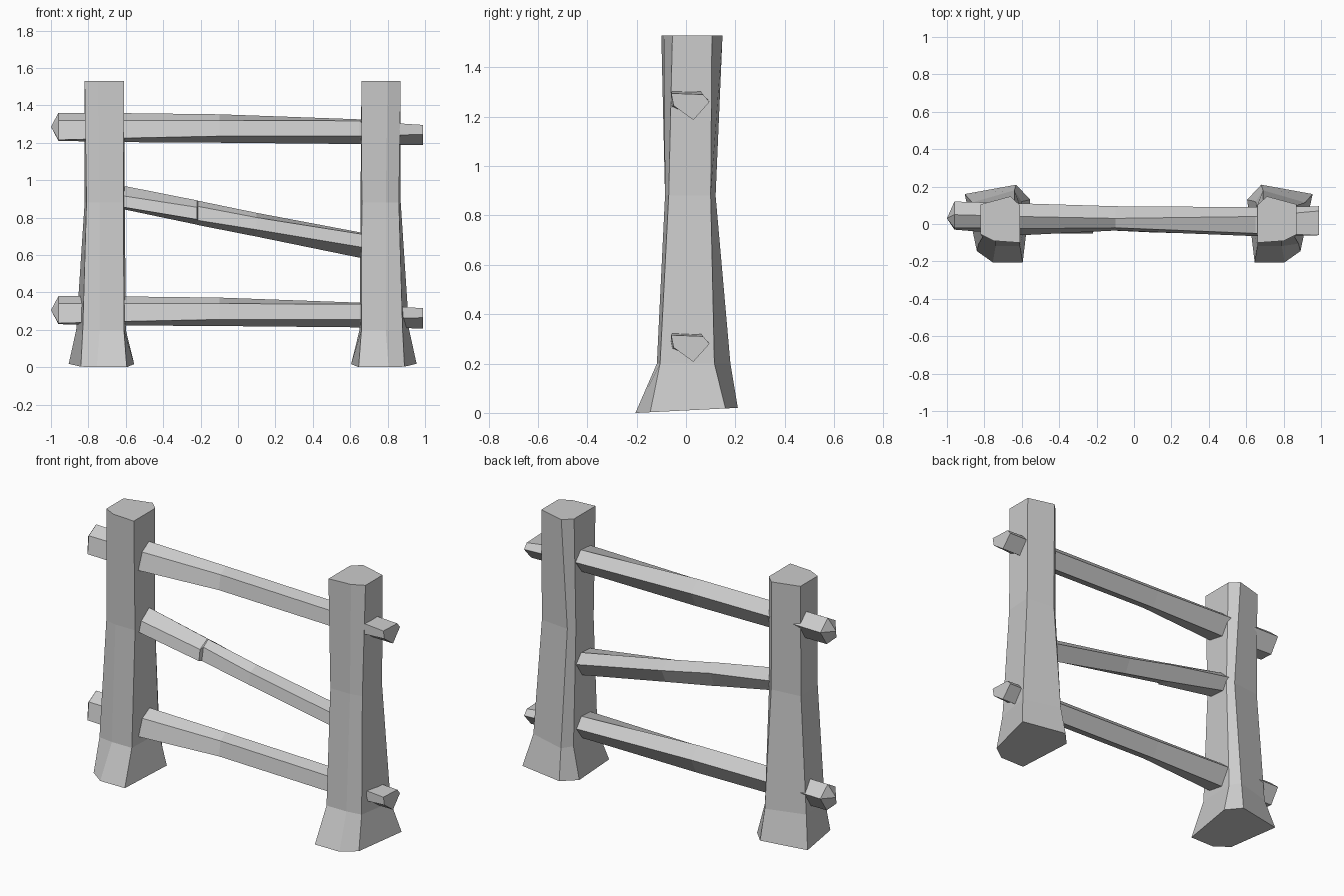
import bpy
import bmesh

cube = bpy.data.objects.get("Cube")
if cube:
    bpy.data.objects.remove(cube, do_unlink=True)

wood = bpy.data.materials.new("plain_grey")
wood.use_nodes = True
GREY = (0.6, 0.6, 0.6, 1.0)
wood.diffuse_color = GREY
wood.node_tree.nodes["Principled BSDF"].inputs["Base Color"].default_value = GREY


def loft(name, rings, tip=None):
    """Skin rings of points into a closed, flat-faced solid; tip makes the first end pointed."""
    bm = bmesh.new()
    loops = [[bm.verts.new(p) for p in ring] for ring in rings]
    n = len(loops[0])
    for a, b in zip(loops, loops[1:]):
        for i in range(n):
            j = (i + 1) % n
            bm.faces.new((a[i], a[j], b[j], b[i]))
    bm.faces.new(loops[-1])
    if tip:
        apex = bm.verts.new(tip)
        for i in range(n):
            bm.faces.new((apex, loops[0][i], loops[0][(i + 1) % n]))
    else:
        bm.faces.new(loops[0])
    bmesh.ops.recalc_face_normals(bm, faces=bm.faces)
    mesh = bpy.data.meshes.new(name)
    bm.to_mesh(mesh)
    bm.free()
    mesh.materials.append(wood)
    obj = bpy.data.objects.new(name, mesh)
    bpy.context.collection.objects.link(obj)
    return obj


# Posts: six-sided sections at foot, flare, waist and top
POST = [
    (0.01, [(-.905, .16), (-.63, .21), (-.555, .13), (-.595, -.205), (-.755, -.205), (-.84, -.145)]),
    (0.20, [(-.865, .115), (-.64, .18), (-.60, .12), (-.61, -.118), (-.74, -.118), (-.83, -.105)]),
    (0.88, [(-.82, .10), (-.64, .12), (-.605, .09), (-.612, -.085), (-.74, -.085), (-.81, -.07)]),
    (1.53, [(-.82, .105), (-.66, .148), (-.61, .10), (-.61, -.10), (-.75, -.09), (-.82, -.055)]),
]
MIRROR = 0.05
for name, flip in (("right_post", False), ("left_post", True)):
    rings = []
    for z, ring in POST:
        # the foot is tilted slightly, touching the ground at the front
        rings.append([(MIRROR - x if flip else x, y,
                       z + (0.05 * y if z < 0.1 else 0)) for x, y in ring])
    loft(name, rings)

# Through rails: sections run front-top, top, back, bottom, front
RAIL = [
    (-.96, [(-.02, 1.32), (.05, 1.36), (.12, 1.30), (.06, 1.21), (-.03, 1.215)]),
    (-.60, [(-.025, 1.32), (.04, 1.358), (.11, 1.30), (.05, 1.203), (-.06, 1.225)]),
    (-.10, [(-.02, 1.32), (.03, 1.352), (.095, 1.29), (.05, 1.2), (-.035, 1.235)]),
    (.65, [(-.05, 1.317), (.04, 1.325), (.09, 1.27), (.03, 1.193), (-.065, 1.235)]),
    (.99, [(-.06, 1.295), (.07, 1.29), (.095, 1.26), (.03, 1.187), (-.05, 1.245)]),
]
for name, drop in (("top_rail", 0), ("bottom_rail", 0.98)):
    rings = [[(x, y, z - drop) for y, z in ring] for x, ring in RAIL]
    loft(name, rings, tip=(-1.0, .03, 1.285 - drop))

# Sloping middle rail with a shallow splinter notch in its front
BRACE = [
    (-.64, [(-.03, .92), (.04, .975), (.10, .92), (.06, .85), (-.05, .86)]),
    (-.22, [(-.04, .855), (.03, .892), (.09, .85), (.05, .762), (-.05, .79)]),
    (-.215, [(-.015, .86), (.03, .89), (.09, .85), (.05, .76), (-.03, .785)]),
    (.10, [(-.03, .80), (.03, .825), (.085, .78), (.045, .698), (-.045, .735)]),
    (.70, [(-.05, .705), (.04, .712), (.09, .66), (.03, .575), (-.06, .635)]),
]
loft("middle_rail", [[(x, y, z) for y, z in ring] for x, ring in BRACE])
